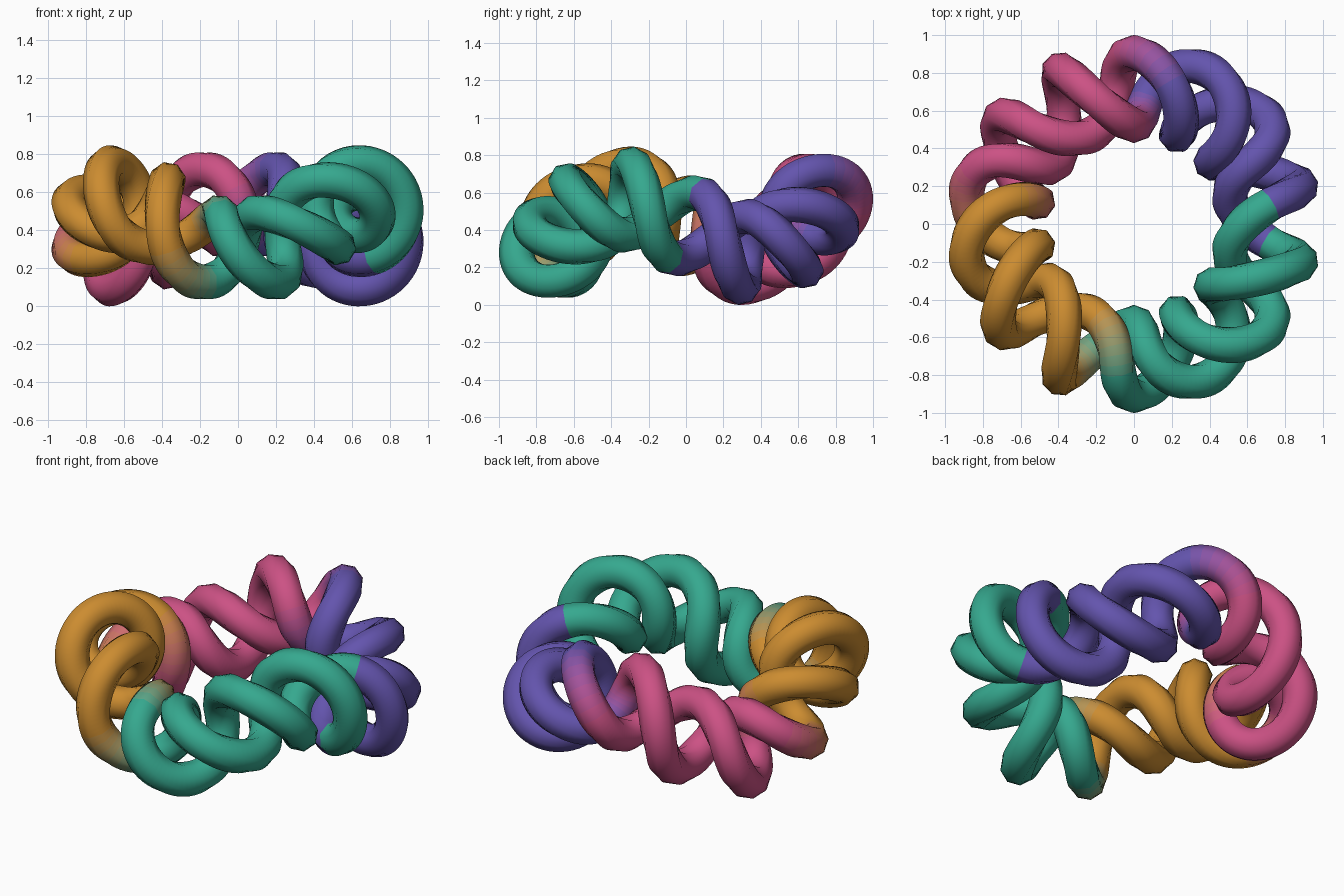
import bpy, math
from mathutils import Vector

if "Cube" in bpy.data.objects:
    bpy.data.objects.remove(bpy.data.objects["Cube"])

RING, COIL, TUBE, WAVE = 0.7143, 0.1905, 0.0952, 0.1429
TURNS, STEPS, SIDES, BLEND = 7, 420, 8, 8

# Four colours, with short blended transitions between them
def linear(c):
    return [v / 12.92 if v < 0.04 else ((v + 0.055) / 1.055) ** 2.4 for v in c]

COLOURS = [linear(c) for c in ((0.39, 0.33, 0.68), (0.80, 0.32, 0.52),
                               (0.80, 0.55, 0.19), (0.21, 0.66, 0.56))]
BORDERS = (86, 170, 254)
HALF = 7  # half width of a transition in degrees

materials = []
for k in range(4):
    for b in range(BLEND if k < 3 else 1):
        f = b / BLEND
        nxt = COLOURS[min(k + 1, 3)]
        m = bpy.data.materials.new(f"colour_{k}_{b}")
        m.diffuse_color = [a + (c - a) * f for a, c in zip(COLOURS[k], nxt)] + [1]
        m.use_nodes = True
        m.node_tree.nodes["Principled BSDF"].inputs["Base Color"].default_value = m.diffuse_color
        materials.append(m)

def colour_index(deg):
    s = sum(min(max((deg - c + HALF) / (2 * HALF), 0), 1) for c in BORDERS)
    return round(s * BLEND)

# Strand path: coil wound round a ring that waves up and down three times
def path(a, phase):
    radial = Vector((math.cos(a), math.sin(a), 0))
    along = Vector((-math.sin(a) * RING, math.cos(a) * RING,
                    -3 * WAVE * math.cos(3 * a))).normalized()
    up = radial.cross(along)
    phi = phase - TURNS * a
    offset = radial * math.cos(phi) + up * math.sin(phi)
    centre = radial * RING + Vector((0, 0, -WAVE * math.sin(3 * a)))
    return centre + offset * COIL, offset

def strand_mesh(name, phase):
    verts, faces, mats = [], [], []
    for i in range(STEPS):
        a = 2 * math.pi * i / STEPS
        p, offset = path(a, phase)
        t = (path(a + 0.001, phase)[0] - path(a - 0.001, phase)[0]).normalized()
        n = (offset - t * offset.dot(t)).normalized()
        b = t.cross(n)
        for j in range(SIDES):
            w = 2 * math.pi * j / SIDES
            verts.append(p + (n * math.cos(w) + b * math.sin(w)) * TUBE)
            k, l = (i + 1) % STEPS, (j + 1) % SIDES
            faces.append((i * SIDES + j, i * SIDES + l, k * SIDES + l, k * SIDES + j))
            mats.append(colour_index(360 * (i + 0.5) / STEPS))
    mesh = bpy.data.meshes.new(name)
    mesh.from_pydata(verts, [], faces)
    for m in materials:
        mesh.materials.append(m)
    mesh.polygons.foreach_set("material_index", mats)
    mesh.polygons.foreach_set("use_smooth", [True] * len(faces))
    mesh.update()
    obj = bpy.data.objects.new(name, mesh)
    bpy.context.collection.objects.link(obj)
    return obj

# Two intertwined strands, half a turn apart, set on the ground
strands = [strand_mesh("first_strand", math.pi / 2),
           strand_mesh("second_strand", -math.pi / 2)]
low = min(v.co.z for o in strands for v in o.data.vertices)
for o in strands:
    for v in o.data.vertices:
        v.co.z -= low
    o.data.update()
